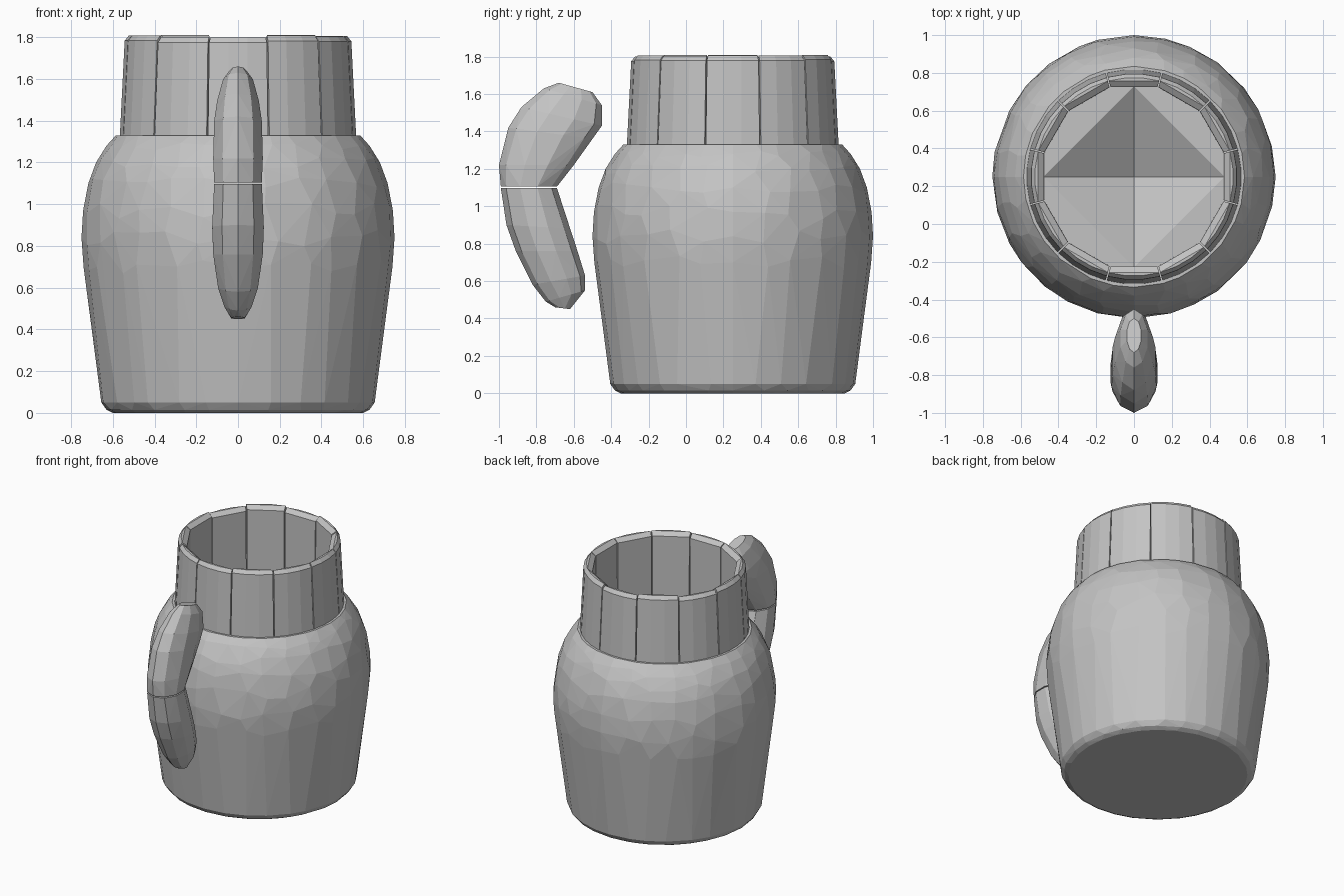
import bpy
import bmesh
import random
from math import sin, cos, pi, radians

random.seed(4)
cube = bpy.data.objects.get("Cube")
if cube:
    bpy.data.objects.remove(cube, do_unlink=True)

clay = bpy.data.materials.new("grey_clay")
clay.use_nodes = True
GREY = (0.55, 0.55, 0.55, 1)
clay.diffuse_color = GREY
clay.node_tree.nodes["Principled BSDF"].inputs["Base Color"].default_value = GREY

AXIS_Y = 0.25


def hull(name, points):
    """Flat-shaded convex block wrapped around the points."""
    bm = bmesh.new()
    for p in points:
        bm.verts.new(p)
    out = bmesh.ops.convex_hull(bm, input=bm.verts[:])
    spare = {g for k in ("geom_interior", "geom_unused") for g in out[k]
             if isinstance(g, bmesh.types.BMVert)}
    bmesh.ops.delete(bm, geom=list(spare), context="VERTS")
    bmesh.ops.dissolve_limit(bm, angle_limit=radians(0.5),
                             verts=bm.verts[:], edges=bm.edges[:])
    bmesh.ops.recalc_face_normals(bm, faces=bm.faces[:])
    mesh = bpy.data.meshes.new(name)
    bm.to_mesh(mesh)
    bm.free()
    mesh.materials.append(clay)
    obj = bpy.data.objects.new(name, mesh)
    bpy.context.collection.objects.link(obj)
    return obj


def polar(r, a, z):
    return (r * cos(a), AXIS_Y + r * sin(a), z)


# Body: four convex quarters, each with a sloping facet inside the mouth
PROFILE = [(0.60, 0), (0.63, 0.015), (0.655, 0.05), (0.74, 0.7), (0.75, 0.84),
           (0.742, 0.97), (0.717, 1.1), (0.68, 1.2), (0.63, 1.28), (0.585, 1.33)]
STEPS = 7
for q in range(4):
    start = q * pi / 2
    pts = []
    for i, (r, z) in enumerate(PROFILE):
        for s in range(STEPS + 1):
            t = s
            dz = 0
            if 0 < s < STEPS:
                t += random.uniform(-0.25, 0.25)
                if 3 <= i < len(PROFILE) - 1:
                    dz = random.uniform(-0.3, 0.3)
            # Slide the point along the profile for hand-cut facets
            j = i + (1 if dz > 0 else -1)
            r2, z2 = PROFILE[j] if dz else (r, z)
            k = abs(dz)
            if i == 3 and dz < 0:
                k *= 0.2
            pts.append(polar(r + (r2 - r) * k, start + t / STEPS * pi / 2,
                             z + (z2 - z) * k))
    for a in (start, start + pi / 2):
        pts.append(polar(0.48, a, 1.33))
    pts += [(0, AXIS_Y, 0), (0, AXIS_Y, 1.1)]
    hull("body_quarter_%d" % (q + 1), pts)

# Neck: twelve staves with narrow joints and a bevelled rim
STAVES = 12
for n in range(STAVES):
    mid = n * 2 * pi / STAVES
    half = pi / STAVES - 0.006
    drop = random.uniform(0, 0.012)
    pts = []
    for f in (-1, -0.33, 0.33, 1):
        a = mid + f * half
        pts += [polar(0.568, a, 1.33), polar(0.545, a, 1.785 - drop),
                polar(0.525, a, 1.81 - drop)]
    for f in (-1, 1):
        a = mid + f * half
        pts += [polar(0.49, a, 1.33), polar(0.492, a, 1.785 - drop)]
    hull("neck_stave_%d" % (n + 1), pts)

# Handle: stations as outer y, z, inner y, z, half width
UPPER = [(-0.99, 1.105, -0.69, 1.105, 0.12), (-1.0, 1.22, -0.60, 1.22, 0.125),
         (-0.95, 1.42, -0.5, 1.36, 0.12), (-0.88, 1.53, -0.45, 1.43, 0.105),
         (-0.76, 1.63, -0.45, 1.54, 0.075), (-0.68, 1.66, -0.5, 1.61, 0.04)]
LOWER = [(-0.99, 1.097, -0.69, 1.097, 0.12), (-0.96, 0.9, -0.62, 0.88, 0.13),
         (-0.91, 0.76, -0.58, 0.76, 0.125), (-0.82, 0.58, -0.54, 0.63, 0.1),
         (-0.75, 0.49, -0.54, 0.55, 0.07), (-0.70, 0.46, -0.62, 0.45, 0.035)]
SIDES = 10
for name, stations in (("handle_upper", UPPER), ("handle_lower", LOWER)):
    pts = []
    for yo, zo, yi, zi, w in stations:
        for s in range(SIDES):
            a = s * 2 * pi / SIDES
            t = (1 - cos(a)) / 2
            pts.append((w * sin(a), yo + (yi - yo) * t, zo + (zi - zo) * t))
    hull(name, pts)
